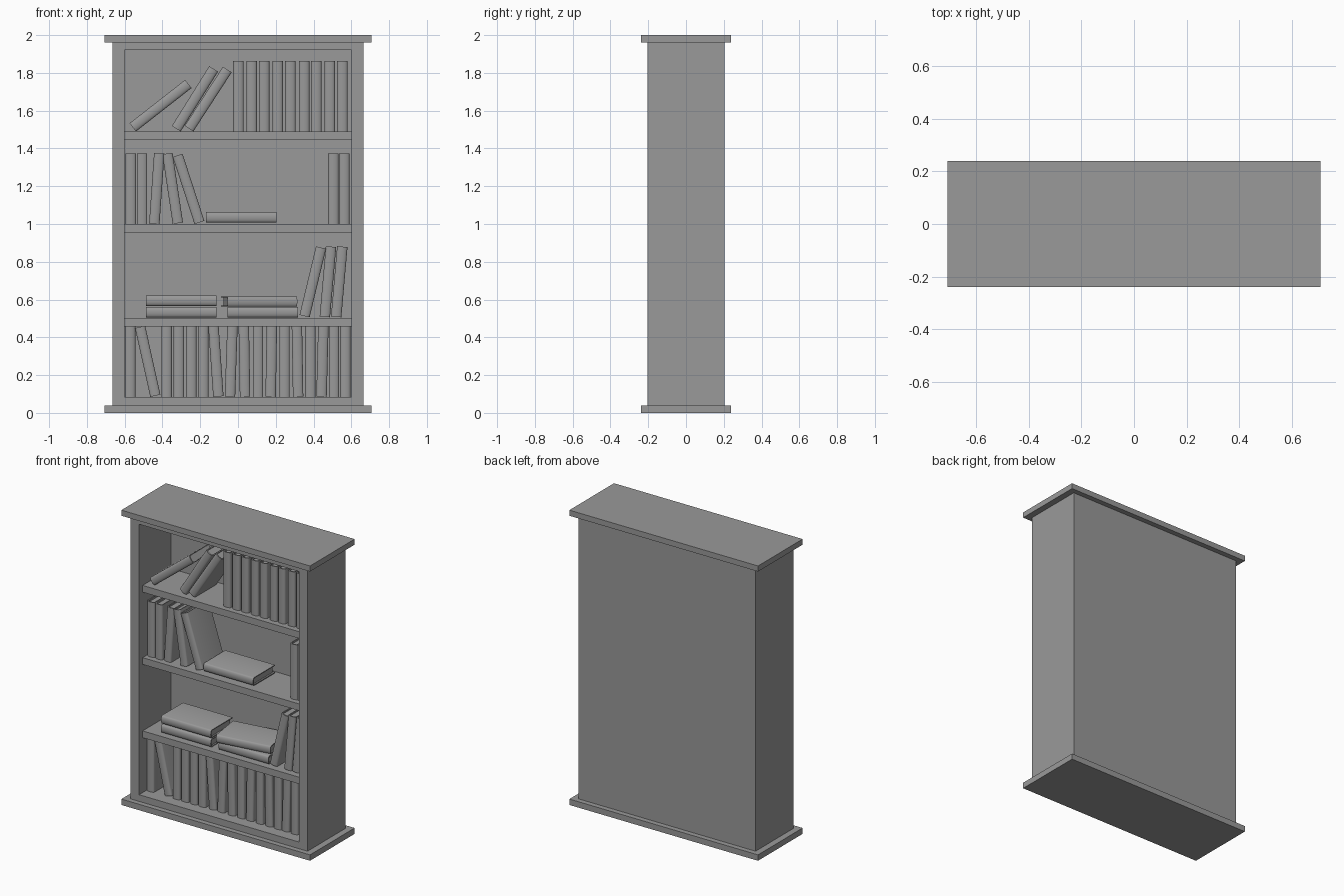
import bpy, bmesh, math
from mathutils import Vector

cube = bpy.data.objects.get("Cube")
if cube:
    bpy.data.objects.remove(cube, do_unlink=True)

grey = bpy.data.materials.new("plain_grey")
grey.use_nodes = True
COLOUR = (0.32, 0.32, 0.32, 1)
grey.diffuse_color = COLOUR
grey.node_tree.nodes["Principled BSDF"].inputs["Base Color"].default_value = COLOUR


def add_object(name, mesh):
    ob = bpy.data.objects.new(name, mesh)
    bpy.context.collection.objects.link(ob)
    return ob


def finish(name, bm):
    bmesh.ops.recalc_face_normals(bm, faces=bm.faces)
    mesh = bpy.data.meshes.new(name)
    bm.to_mesh(mesh)
    bm.free()
    mesh.materials.append(grey)
    return mesh


def add_box(bm, lo, hi):
    verts = bmesh.ops.create_cube(bm, size=1)["verts"]
    lo, hi = Vector(lo), Vector(hi)
    for v in verts:
        v.co = (lo + hi) / 2 + v.co * (hi - lo)


def box(name, lo, hi):
    bm = bmesh.new()
    add_box(bm, lo, hi)
    return add_object(name, finish(name, bm))


# Case: a hollowed box between two overhanging plates
bm = bmesh.new()
add_box(bm, (-0.665, -0.204, 0.02), (0.665, 0.204, 1.985))
bm.normal_update()
front = min(bm.faces, key=lambda f: f.calc_center_median().y)
bmesh.ops.inset_region(bm, faces=[front], thickness=0.065, use_even_offset=True)
pocket = bmesh.ops.extrude_discrete_faces(bm, faces=[front])["faces"][0]
bmesh.ops.translate(bm, verts=pocket.verts, vec=(0, 0.34, 0))
add_object("case", finish("case", bm))
box("base_plate", (-0.708, -0.239, 0), (0.708, 0.239, 0.04))
box("top_plate", (-0.708, -0.239, 1.962), (0.708, 0.239, 2))

# Shelves
FLOOR, LOW, MID, HIGH = 0.085, 0.503, 1.0, 1.49
for label, top in (("lower", LOW), ("middle", MID), ("upper", HIGH)):
    box(label + "_shelf", (-0.601, -0.165, top - 0.046), (0.601, 0.137, top))

# Book: U-shaped cover with a rounded spine, extruded upward, plus a page block
T, D, H, C = 0.055, 0.235, 0.373, 0.006


def spine_arc(half, y, bulge, steps=8):
    angles = [math.pi * i / steps for i in range(steps + 1)]
    return [(-half * math.cos(a), y - bulge * math.sin(a)) for a in angles]


def book_mesh():
    bm = bmesh.new()
    outer = spine_arc(T / 2, -D / 2 + 0.012, 0.012)
    inner = spine_arc(T / 2 - C, -D / 2 + 0.018, 0.010)
    outer = [(-T / 2, D / 2)] + outer + [(T / 2, D / 2)]
    inner = [(-T / 2 + C, D / 2)] + inner + [(T / 2 - C, D / 2)]
    rings = [[bm.verts.new((x, y, z)) for x, y in line]
             for z in (-H / 2, H / 2) for line in (outer, inner)]
    ob, ib, ot, it = rings
    n = len(ob)
    for i in range(n - 1):
        for a, b in ((ob, ot), (it, ib), (ot, it), (ib, ob)):
            bm.faces.new((a[i], a[i + 1], b[i + 1], b[i]))
    for i in (0, n - 1):
        bm.faces.new((ob[i], ot[i], it[i], ib[i]))
    add_box(bm, (-T / 2 + C, -D / 2 + 0.012, -H / 2 + 0.011),
            (T / 2 - C, D / 2 - 0.011, H / 2 - 0.011))
    return finish("book", bm)


BOOK = book_mesh()


def book(name, x, rest, lean=0, yaw=0, y=-0.013):
    """Stand a book on height rest, its top leaning toward +x by lean degrees."""
    a = math.radians(lean)
    ob = add_object(name, BOOK)
    lift = H / 2 * abs(math.cos(a)) + T / 2 * abs(math.sin(a))
    ob.location = (x, y, rest + lift)
    ob.rotation_euler = (0, a, math.radians(yaw))
    return ob


def row(name, rest, books):
    for x, lean in books:
        book(name, x, rest, lean)


# Upper shelf: leaning books, then a straight row
row("upper_leaning_book", HIGH, [(-0.41, 52), (-0.228, 32), (-0.158, 33)])
row("upper_book", HIGH, [(x, 0) for x in
    (0.002, 0.072, 0.138, 0.21, 0.277, 0.35, 0.414, 0.486, 0.552)])

# Middle shelf: uprights at both ends and one lying flat
row("middle_book", MID, [(-0.567, 0), (-0.508, 0), (-0.43, 4),
                         (-0.346, -8.5), (-0.262, -18), (0.505, 0), (0.562, 0)])
book("middle_flat_book", 0.018, MID + 0.008, 90)

# Lower shelf: two stacks and three leaning books
for i, rest in enumerate((LOW + 0.003, LOW + 0.064)):
    book("left_stack_book", -0.3, rest, 90)
    book("right_stack_book", 0.132 - 0.02 * i, rest - 0.005 * i, 90, 8.5 * i)
row("lower_leaning_book", LOW + 0.003, [(0.396, 13.5), (0.476, 5), (0.536, 5)])

# Bottom: a full row
row("bottom_book", FLOOR, [
    (-0.571, 0), (-0.478, -12.5), (-0.378, 0), (-0.313, 0), (-0.248, 0),
    (-0.184, 0), (-0.117, -4), (-0.036, 2), (0.034, -1), (0.106, 0),
    (0.176, 1), (0.246, 0), (0.315, -1), (0.383, 0), (0.447, 1.5),
    (0.508, 0), (0.568, 0)])

# Smooth the rounded spines, keep cover edges sharp (all books share one mesh)
bpy.ops.object.select_all(action="DESELECT")
first = next(o for o in bpy.data.objects if o.data == BOOK)
first.select_set(True)
bpy.context.view_layer.objects.active = first
bpy.ops.object.shade_smooth_by_angle(angle=math.radians(40))
